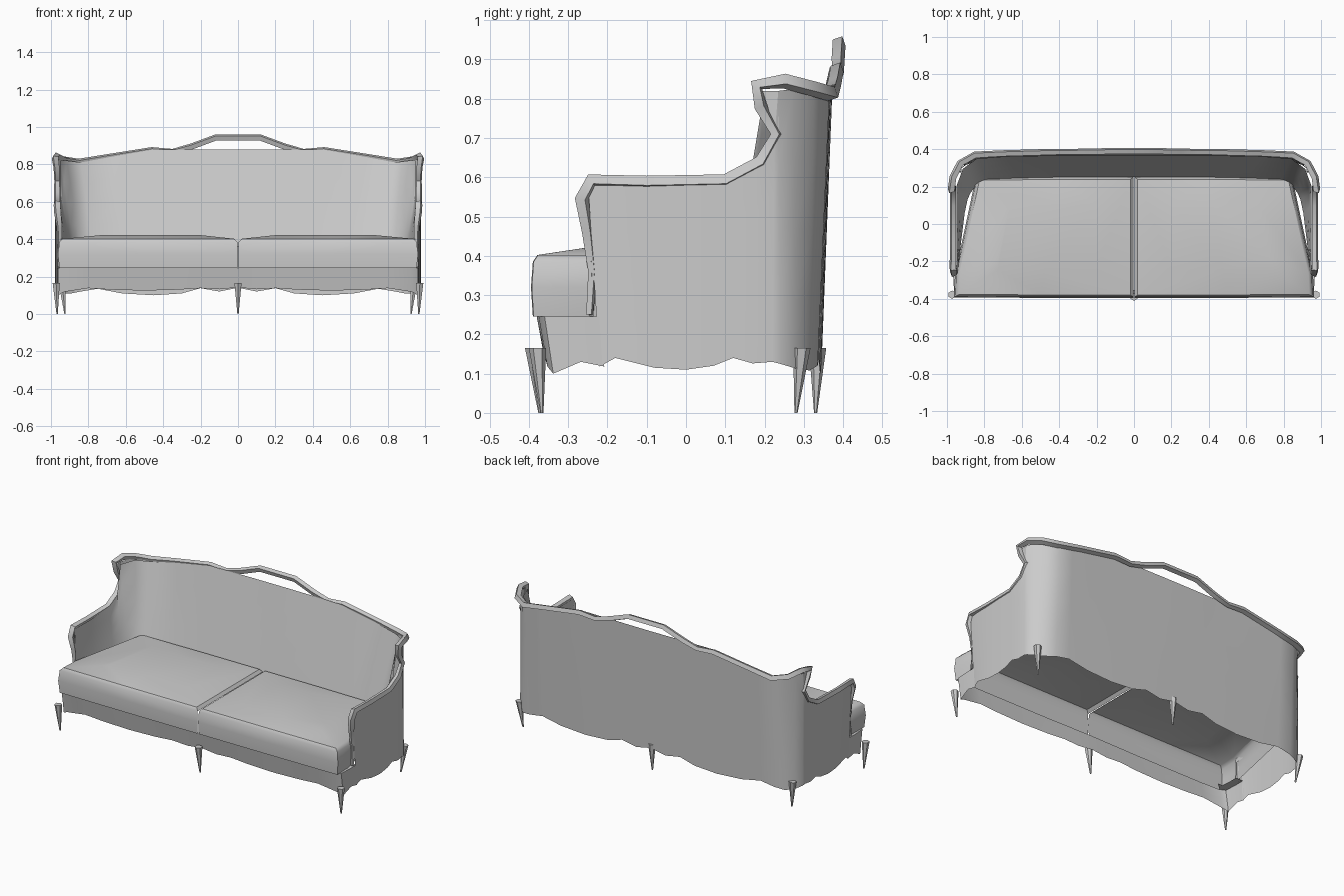
import bpy, bmesh, math
from mathutils import Vector

if "Cube" in bpy.data.objects:
    bpy.data.objects.remove(bpy.data.objects["Cube"])

mat = bpy.data.materials.new("light grey")
mat.diffuse_color = (0.6, 0.6, 0.6, 1)
mat.use_nodes = True
mat.node_tree.nodes["Principled BSDF"].inputs["Base Color"].default_value = mat.diffuse_color


def finish(ob, angle=40):
    ob.data.materials.clear()
    ob.data.materials.append(mat)
    bpy.ops.object.select_all(action='DESELECT')
    ob.select_set(True)
    bpy.context.view_layer.objects.active = ob
    bpy.ops.object.shade_smooth_by_angle(angle=math.radians(angle))


def from_bmesh(name, bm, mirror=False, angle=40):
    me = bpy.data.meshes.new(name)
    bm.to_mesh(me)
    bm.free()
    ob = bpy.data.objects.new(name, me)
    bpy.context.collection.objects.link(ob)
    finish(ob, angle)
    if mirror:
        ob.modifiers.new("mirror", 'MIRROR')
    return ob


def sheet(name, cols, rows=4):
    """Mirrored sheet stretched between bottom and top points of each column."""
    bm = bmesh.new()
    grid = [[bm.verts.new(Vector(b).lerp(Vector(t), i / rows)) for i in range(rows + 1)]
            for b, t in cols]
    for c, d in zip(grid, grid[1:]):
        for i in range(rows):
            bm.faces.new((c[i], d[i], d[i + 1], c[i + 1]))
    return from_bmesh(name, bm, True, 50)


# outer shell: arm side, wing corner and back: x, y bottom, y top, z bottom, z top
outer = [(.965, -.22, -.25, .118, .59), (.972, -.18, -.18, .14, .587), (.976, -.08, -.08, .115, .585),
         (.978, 0, 0, .11, .585), (.978, .07, .07, .12, .59), (.978, .12, .12, .14, .60),
         (.977, .17, .18, .126, .64), (.973, .22, .225, .13, .70), (.97, .24, .235, .125, .82),
         (.945, .28, .275, .113, .825), (.90, .315, .325, .108, .815), (.84, .335, .365, .12, .81),
         (.75, .338, .368, .135, .83), (.62, .34, .37, .11, .855), (.45, .342, .372, .10, .88),
         (.30, .344, .373, .11, .88), (.20, .345, .374, .138, .88), (.10, .345, .375, .12, .88),
         (0, .345, .375, .14, .88)]
sheet("outer_shell", [((x, yb, zb), (x, yt, zt)) for x, yb, yt, zb, zt in outer])

# small cheek where the wing overhangs the arm
sheet("wing_cheek", [((.97, .237, .71), (.97, .235, .82)), ((.968, .23, .71), (.97, .195, .82))], 1)

# inner upholstery of the arms and the back
inner = [((.94, -.25, .36), (.95, -.25, .59)), ((.925, -.1, .36), (.95, -.1, .587)),
         ((.905, .06, .36), (.95, .10, .60)), ((.89, .13, .36), (.95, .17, .64)),
         ((.875, .165, .36), (.95, .20, .82)), ((.845, .205, .36), (.915, .295, .82)),
         ((.78, .23, .36), (.84, .35, .81)), ((.6, .24, .36), (.68, .362, .84)),
         ((.45, .245, .36), (.45, .366, .88)), ((0, .25, .36), (0, .37, .88))]
sheet("inner_upholstery", inner)

# arm fronts closing the gap between both skins
sheet("arm_front", [((.965, -.235, .24), (.965, -.25, .59)), ((.94, -.25, .25), (.95, -.25, .59))], 2)

# front rail wrapping round to the arms, with a ledge at the corner
rail = [(0, -.365, .142), (.10, -.367, .132), (.2, -.368, .138), (.32, -.37, .13), (.5, -.37, .125),
        (.68, -.37, .13), (.8, -.37, .138), (.93, -.365, .118), (.962, -.35, .10),
        (.967, -.28, .13), (.966, -.22, .118)]
rail_top = [(x, y - .01 if y < -.3 else y, .245) for x, y, z in rail]
sheet("front_rail", [((x, y + .012, z), t) for (x, y, z), t in zip(rail, rail_top)], 2)
sheet("rail_ledge", [((x - .05, max(y, -.33), z), (x, y, z)) for x, y, z in rail_top[-4:]], 1)

# two seat cushions, stacked outline rings, open underneath
plan = [(.004, -.39), (.5, -.39), (.955, -.388), (.95, -.27), (.84, .245), (.4, .25), (.004, .25)]
cx, cy = .45, -.07
bm = bmesh.new()
rings = []
for z, s in ((.245, 1), (.32, 1.015), (.385, 1), (.402, .965), (.422, .55)):
    ring = []
    for x, y in plan:
        px, py = cx + (x - cx) * s, cy + (y - cy) * s
        ring.append(bm.verts.new((max(px, .002), max(py, -.40), z)))
    rings.append(ring)
n = len(plan)
for a, b in zip(rings, rings[1:]):
    for i in range(n):
        bm.faces.new((a[i], a[(i + 1) % n], b[(i + 1) % n], b[i]))
bm.faces.new(rings[-1])
# drop the hidden faces where both cushions meet, below the seam
hidden = [f for f in bm.faces if all(v.co.x < .03 and v.co.z < .39 for v in f.verts)]
bmesh.ops.delete(bm, geom=hidden, context='FACES_ONLY')
cushion = from_bmesh("seat_cushions", bm, True, 40)
cushion.modifiers["mirror"].use_mirror_merge = False


def tube(name, pts, depth):
    """Faceted carved moulding along a path."""
    cu = bpy.data.curves.new(name, 'CURVE')
    cu.dimensions = '3D'
    cu.bevel_depth = depth
    cu.bevel_resolution = 0
    cu.use_fill_caps = True
    sp = cu.splines.new('POLY')
    sp.points.add(len(pts) - 1)
    for p, (x, y, z, r) in zip(sp.points, pts):
        p.co = (x, y, z, 1)
        p.radius = r
    ob = bpy.data.objects.new(name, cu)
    bpy.context.collection.objects.link(ob)
    bpy.ops.object.select_all(action='DESELECT')
    ob.select_set(True)
    bpy.context.view_layer.objects.active = ob
    bpy.ops.object.convert(target='MESH')
    finish(bpy.context.view_layer.objects.active, 50)


# carved moulding: arm front, arm top, wing, and top crest
half = [(.958, -.245, .25, .5), (.955, -.238, .36, .6), (.955, -.25, .46, .8), (.965, -.265, .545, 1),
        (.968, -.24, .592, 1), (.968, -.1, .588, .9), (.968, .10, .592, .9), (.968, .19, .64, .9),
        (.968, .23, .71, .8), (.97, .19, .78, .9), (.978, .18, .835, 1), (.968, .25, .845, 1),
        (.93, .325, .825, 1), (.85, .37, .812, 1), (.70, .378, .838, .9), (.46, .385, .876, .9),
        (.35, .387, .868, .8), (.25, .387, .895, .9), (.12, .39, .943, .9)]
tube("carved_moulding", half + [(-x, y, z, r) for x, y, z, r in reversed(half)], .02)


def leg(name, top, tip):
    bm = bmesh.new()
    bmesh.ops.create_cone(bm, cap_ends=True, segments=6, radius1=.004, radius2=.022, depth=.165)
    for v in bm.verts:
        t = v.co.z / .165 + .5
        v.co.x += tip[0] + (top[0] - tip[0]) * t
        v.co.y += tip[1] + (top[1] - tip[1]) * t
        v.co.z += .0825
    from_bmesh(name, bm)


# legs: three at the front, three at the back
for s, side in ((-1, "left"), (1, "right")):
    leg("front_leg_" + side, (s * .972, -.378), (s * .967, -.367))
    leg("back_leg_" + side, (s * .94, .295), (s * .925, .28))
leg("front_leg_middle", (0, -.388), (0, -.372))
leg("back_leg_middle", (0, .335), (0, .33))
